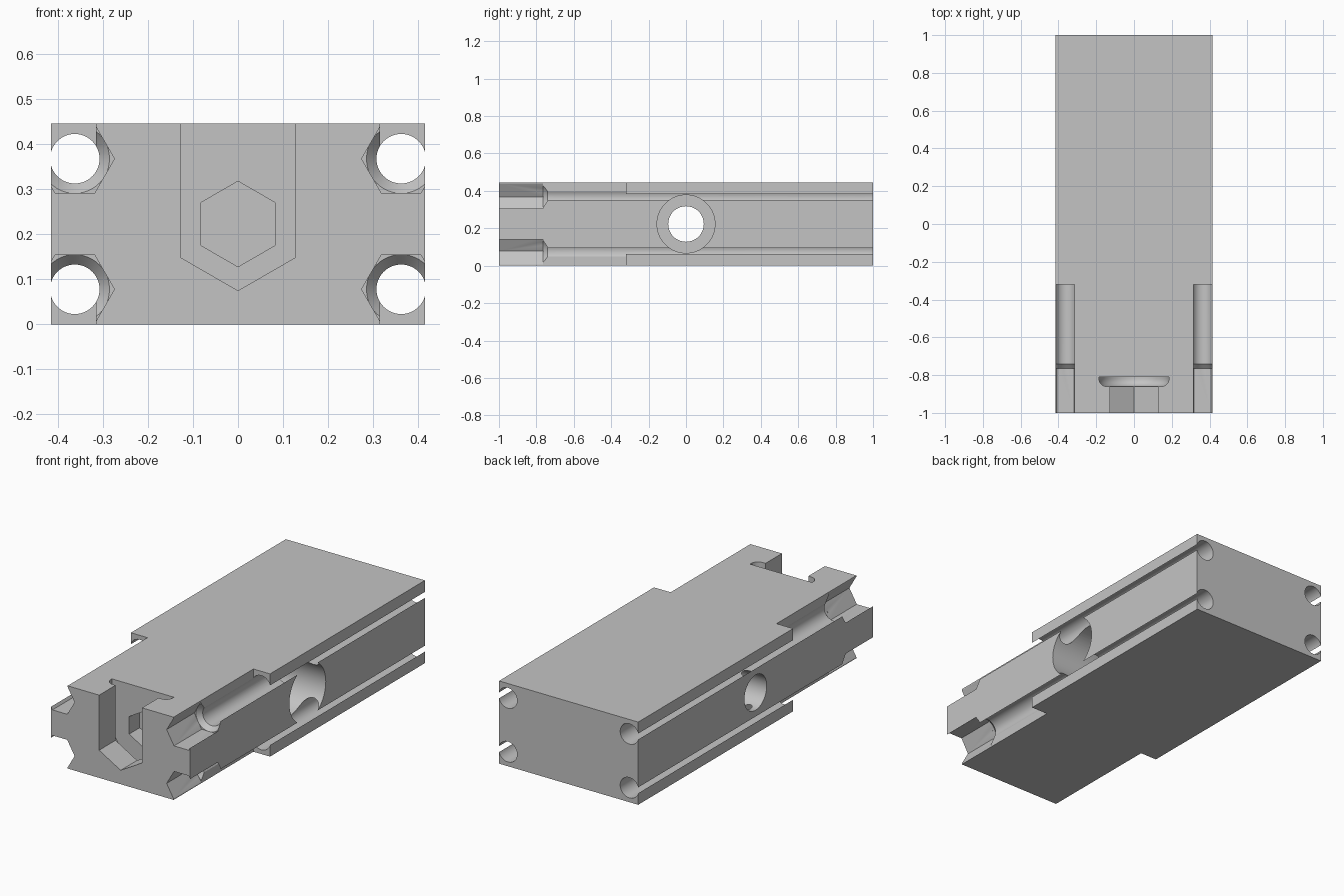
import bpy, bmesh, math

if "Cube" in bpy.data.objects:
    bpy.data.objects.remove(bpy.data.objects["Cube"])

WIDTH, HEIGHT = 0.83, 0.446
MID = HEIGHT / 2

grey = bpy.data.materials.new("plain grey")
grey.use_nodes = True
colour = (0.55, 0.55, 0.55, 1)
grey.diffuse_color = colour
grey.node_tree.nodes["Principled BSDF"].inputs["Base Color"].default_value = colour


def loft(name, rings, axis="y"):
    """Closed solid through rings of (depth, outline) along y or x."""
    bm = bmesh.new()
    loops = []
    for depth, outline in rings:
        loops.append([bm.verts.new((u, depth, z) if axis == "y" else (depth, u, z))
                      for u, z in outline])
    for a, b in zip(loops, loops[1:]):
        for i in range(len(a)):
            j = (i + 1) % len(a)
            bm.faces.new((a[i], a[j], b[j], b[i]))
    bm.faces.new(loops[0])
    bm.faces.new(loops[-1])
    bmesh.ops.recalc_face_normals(bm, faces=bm.faces)
    mesh = bpy.data.meshes.new(name)
    bm.to_mesh(mesh)
    bm.free()
    mesh.materials.append(grey)
    obj = bpy.data.objects.new(name, mesh)
    bpy.context.collection.objects.link(obj)
    return obj


def ngon(n, r, u, z, turn=0.0):
    return [(u + r * math.cos(turn + math.tau * i / n),
             z + r * math.sin(turn + math.tau * i / n)) for i in range(n)]


def box(u0, u1, z0, z1):
    return [(u0, z0), (u1, z0), (u1, z1), (u0, z1)]


def open_round(r, n=32):
    """Half circle at the bottom with straight sides running out of the top."""
    arc = [(r * math.cos(math.pi + math.pi * i / n),
            MID + r * math.sin(math.pi + math.pi * i / n)) for i in range(n + 1)]
    return arc + [(r, 0.6), (-r, 0.6)]


body = loft("block_body", [(y, box(-WIDTH / 2, WIDTH / 2, 0, HEIGHT)) for y in (-1, 1)])
cutters = []


def cut(name, rings, axis="y"):
    obj = loft(name, rings, axis)
    obj.hide_render = True
    cutters.append(obj)


# Four corner bores, each with a hexagonal pocket and an open trough at the front
for sx in (-1, 1):
    for sz in (-1, 1):
        x, z = sx * 0.3625, MID + sz * 0.145
        bore, taper = ngon(48, 0.055, x, z), ngon(48, 0.077, x, z)
        cut("corner_bore", [(-1.1, bore), (1.1, bore)])
        pocket = ngon(6, 0.088, x, z)
        cut("hex_pocket", [(-1.1, pocket), (-0.765, pocket)])
        cut("pocket_taper", [(-0.78, taper), (-0.765, taper), (-0.74, bore)])
        trough = box(sx * 0.316, sx * 0.5, z, z + sz * 0.2)
        cut("open_trough", [(-1.1, trough), (-0.32, trough)])

# Cross bore with a wide counterbore on one side
small, large = ngon(64, 0.095, 0, MID), ngon(64, 0.155, 0, MID)
cut("cross_bore", [(-0.6, small), (0.6, small)], "x")
cut("counterbore", [(0.115, large), (0.6, large)], "x")

# Front slot with a pointed floor, open at the top
slot = [(-0.128, 0.6), (-0.128, 0.149), (0, 0.075), (0.128, 0.149), (0.128, 0.6)]
cut("front_slot", [(-1.1, slot), (-0.83, slot)])

# Rounded undercut behind the slot
rings = [(-0.81, open_round(0.185))]
for i in range(7):
    a = math.pi / 2 * i / 6
    rings.append((-0.82 - 0.04 * math.sin(a), open_round(0.145 + 0.04 * math.cos(a))))
cut("head_undercut", rings)

# Hexagonal socket in the back wall of the undercut
socket = ngon(6, 0.095, 0, MID, math.pi / 6)
cut("hex_socket", [(-0.83, socket), (-0.72, socket)])

# Apply all the cuts, then drop the cutters
for c in cutters:
    mod = body.modifiers.new(c.name, "BOOLEAN")
    mod.operation, mod.solver, mod.object = "DIFFERENCE", "EXACT", c
bpy.context.view_layer.update()
graph = bpy.context.evaluated_depsgraph_get()
finished = bpy.data.meshes.new_from_object(body.evaluated_get(graph))
body.modifiers.clear()
body.data = finished
for c in cutters:
    bpy.data.objects.remove(c)

finished.materials.clear()
finished.materials.append(grey)
for p in finished.polygons:
    p.material_index = 0

bpy.ops.object.select_all(action="DESELECT")
body.select_set(True)
bpy.context.view_layer.objects.active = body
bpy.ops.object.shade_smooth_by_angle(angle=math.radians(25))
